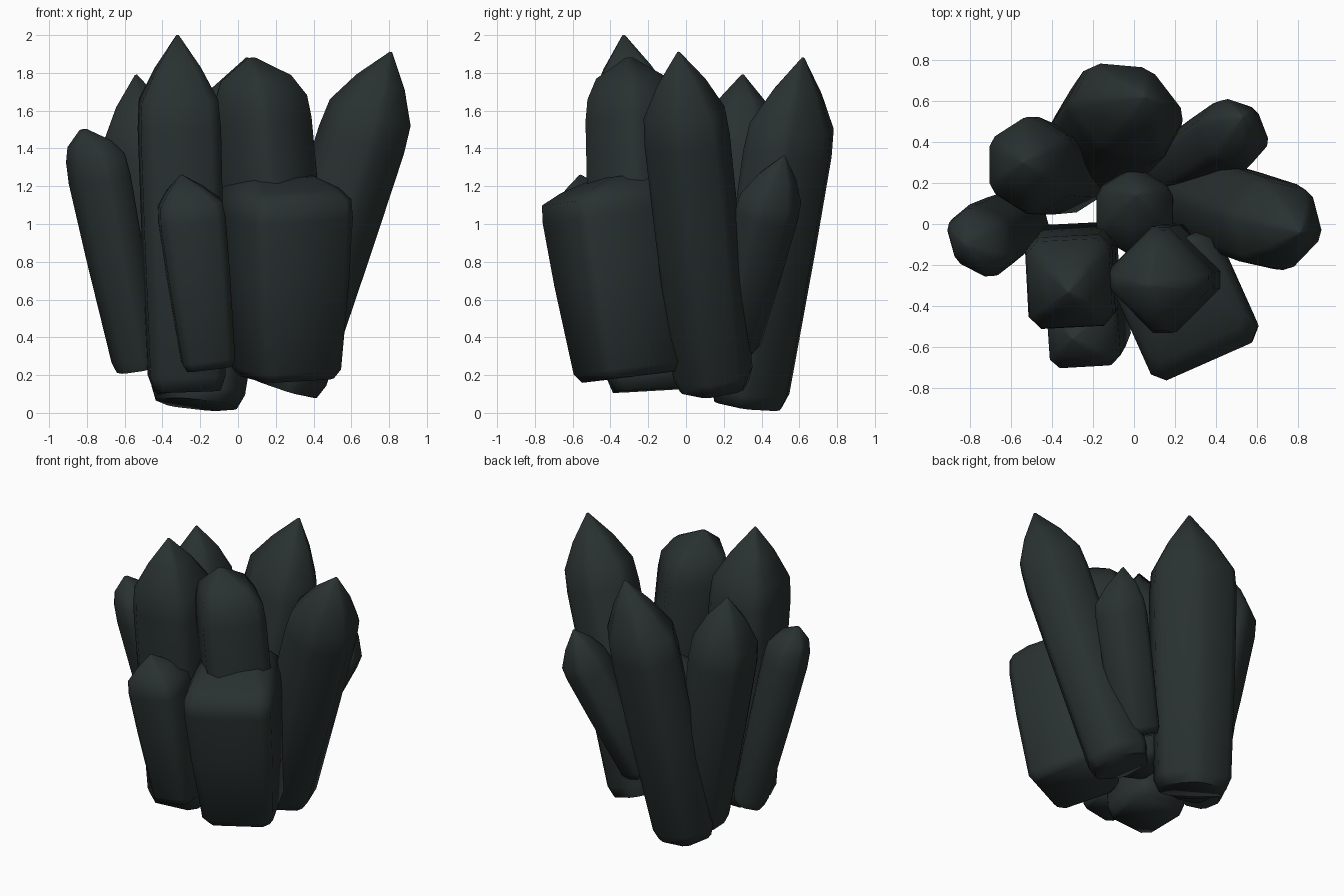
import bpy, bmesh, math
from mathutils import Vector

if "Cube" in bpy.data.objects:
    bpy.data.objects.remove(bpy.data.objects["Cube"])

stone = bpy.data.materials.new("dark green grey stone")
stone.diffuse_color = (0.022, 0.031, 0.030, 1)
stone.use_nodes = True
stone.node_tree.nodes["Principled BSDF"].inputs["Base Color"].default_value = stone.diffuse_color


def section(n, rot, ru, rv, chamfer):
    """Polygon cross-section with each corner chamfered (unit u/v coordinates)."""
    corners = [Vector((ru * math.cos(2 * math.pi * (i + 0.5) / n),
                       rv * math.sin(2 * math.pi * (i + 0.5) / n))) for i in range(n)]
    pts = []
    for i, c in enumerate(corners):
        pts += [c.lerp(corners[i - 1], chamfer), c.lerp(corners[(i + 1) % n], chamfer)]
    a = math.radians(rot)
    return [(p.x * math.cos(a) - p.y * math.sin(a),
             p.x * math.sin(a) + p.y * math.cos(a)) for p in pts]


def crystal(name, base, shoulder, tip, ru, rv, n=6, rot=0, foot=0.85,
            cap=0.56, blunt=0.03, chamfer=0.14, rim=0.97):
    base, shoulder, tip = Vector(base), Vector(shoulder), Vector(tip)
    axis = (shoulder - base).normalized()
    u = (Vector((1, 0, 0)) - axis * axis.x).normalized()
    v = axis.cross(u)
    sec = section(n, rot, ru, rv, chamfer)
    # rings: (centre, scale) from the foot through the shaft to the point
    rings = [(base, foot * 0.87),
             (base.lerp(shoulder, 0.05), foot),
             (base.lerp(shoulder, 0.55), foot * 0.35 + 0.67),
             (base.lerp(shoulder, 0.9), 1.02),
             (shoulder, rim),
             (shoulder.lerp(tip, 0.5), cap),
             (tip, blunt)]
    bm = bmesh.new()
    loops = [[bm.verts.new(c + (u * x + v * y) * s) for x, y in sec] for c, s in rings]
    m = len(sec)
    for lo, hi in zip(loops, loops[1:]):
        for i in range(m):
            j = (i + 1) % m
            bm.faces.new((lo[i], lo[j], hi[j], hi[i]))
    bm.faces.new(loops[-1])
    bm.faces.new(loops[0][::-1])
    bmesh.ops.recalc_face_normals(bm, faces=bm.faces)
    me = bpy.data.meshes.new(name)
    bm.to_mesh(me)
    bm.free()
    me.materials.append(stone)
    for p in me.polygons:
        p.use_smooth = True
    me.set_sharp_from_angle(angle=math.radians(70))
    ob = bpy.data.objects.new(name, me)
    bpy.context.collection.objects.link(ob)


# tall front-left spire and the short crystal before it
crystal("tall_spire", (-.27, -.2, .12), (-.315, -.29, 1.66), (-.32, -.33, 2.0),
        .295, .31, 4, 3, .95)
crystal("short_front_crystal", (-.155, -.44, .24), (-.255, -.54, 1.11), (-.3, -.56, 1.26),
        .24, .23, 4, 4, .82)

# wide block with the blunt column rising from it
crystal("front_block", (.255, -.3, .19), (.25, -.415, 1.14), (.19, -.29, 1.26),
        .40, .40, 4, 24, .83, .9, .6, .1, 1.0)
crystal("blunt_column", (.23, -.25, .5), (.12, -.275, 1.66), (.07, -.3, 1.88),
        .29, .30, 4, 45, 1.0, .74, .08)

# right, back and left leaning crystals
crystal("right_crystal", (.235, .15, .14), (.70, -.01, 1.59), (.81, -.04, 1.91),
        .25, .24, 6, 15, .95, .58)
crystal("back_crystal", (-.22, .33, .045), (-.03, .56, 1.52), (.05, .62, 1.88),
        .31, .24, 6, 152, .90, .56)
crystal("back_left_crystal", (-.29, .24, .12), (-.515, .29, 1.48), (-.54, .3, 1.79),
        .23, .25, 6, 0, .8, .6)
crystal("back_right_crystal", (.17, .24, .35), (.50, .45, 1.14), (.53, .52, 1.36),
        .19, .17, 6, -40, .9, .6)
crystal("left_crystal", (-.53, .04, .23), (-.755, -.09, 1.35), (-.82, -.1, 1.5),
        .20, .155, 6, -50, .8, .72, .12)

# low crystal in the middle
crystal("centre_crystal", (.03, .05, .25), (0, .06, 1.0), (.01, .14, 1.2),
        .21, .22, 6, 0, .85, .6)
